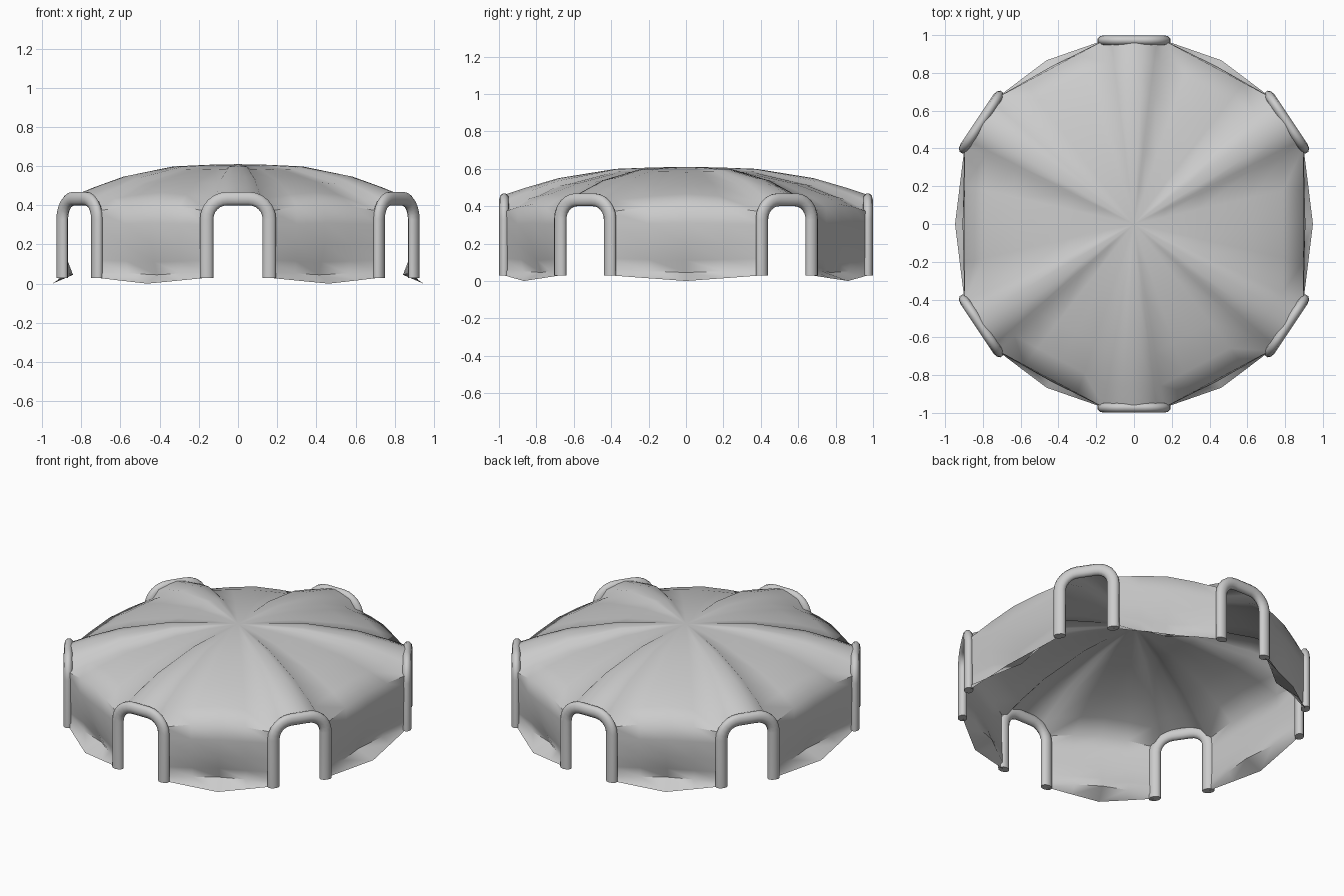
import bpy, bmesh, math
from mathutils import Vector, Matrix

if "Cube" in bpy.data.objects:
    bpy.data.objects.remove(bpy.data.objects["Cube"])

ARCH_ANGLES = [33.7, 90, 146.3, 213.7, 270, 326.3]
ARCH_R = 0.972


def smooth(obj, angle):
    bpy.ops.object.select_all(action='DESELECT')
    obj.select_set(True)
    bpy.context.view_layer.objects.active = obj
    bpy.ops.object.shade_smooth_by_angle(angle=math.radians(angle))


# Door arches: flattened tube bent into a rounded doorway
def make_arch(name, deg):
    hw, top, rad = 0.16, 0.434, 0.105
    pts = [(-hw, 0.03)]
    for cx, start in ((-hw + rad, 180), (hw - rad, 90)):
        for i in range(7):
            a = math.radians(start - 15 * i)
            pts.append((cx + rad * math.cos(a), top - rad + rad * math.sin(a)))
    pts.append((hw, 0.03))
    cu = bpy.data.curves.new(name, 'CURVE')
    cu.dimensions = '3D'
    cu.bevel_depth = 0.036
    cu.bevel_resolution = 3
    cu.use_fill_caps = True
    sp = cu.splines.new('POLY')
    sp.points.add(len(pts) - 1)
    for p, (u, z) in zip(sp.points, pts):
        p.co = (0, u, z, 1)
    obj = bpy.data.objects.new(name, cu)
    bpy.context.collection.objects.link(obj)
    bpy.ops.object.select_all(action='DESELECT')
    obj.select_set(True)
    bpy.context.view_layer.objects.active = obj
    bpy.ops.object.convert(target='MESH')
    obj = bpy.context.object
    # flatten radially, then place around the ring
    obj.data.transform(Matrix.Rotation(math.radians(deg), 4, 'Z')
                       @ Matrix.Translation((ARCH_R, 0, 0))
                       @ Matrix.Diagonal((0.75, 1, 1, 1)))
    smooth(obj, 50)


for i, deg in enumerate(ARCH_ANGLES):
    make_arch(f"door_arch_{i + 1}", deg)

# Canopy rim: columns around the edge, (xy point, rim height, bay weight or None)
columns = []


def arch_point(deg, u):
    a = math.radians(deg)
    return Vector((ARCH_R * math.cos(a) - u * math.sin(a),
                   ARCH_R * math.sin(a) + u * math.cos(a), 0))


for i, deg in enumerate(ARCH_ANGLES):
    for u, z in ((-0.16, 0.37), (-0.12, 0.425), (-0.05, 0.45), (0, 0.46),
                 (0.05, 0.45), (0.12, 0.425), (0.16, 0.37)):
        columns.append((arch_point(deg, u), z, 0 if abs(u) == 0.16 else None))
    p = arch_point(deg, 0.16)
    q = arch_point(ARCH_ANGLES[(i + 1) % 6], -0.16)
    for t in (0.25, 0.5, 0.75):
        w = 1 - abs(2 * t - 1)
        columns.append((p.lerp(q, t), 0.38 + 0.03 * w, w))

# Roof rings: (radius fraction, ridge drop, bay drop)
ROOF = [(0.18, 0.02, 0.04), (0.385, 0.07, 0.14), (0.7, 0.40, 0.44), (0.88, 0.74, 0.72), (1, 1, 1)]
# Wall rows: (height at legs, height at mid bay, outward offset at mid bay)
WALL = [(0.30, 0.31, 0.01), (0.20, 0.20, 0.005), (0.12, 0.11, -0.03),
        (0.06, 0.045, -0.055), (0.03, 0.0, 0.05)]

bm = bmesh.new()
apex = bm.verts.new((0, 0, 0.61))
grid = []
for xy, rim, w in columns:
    col = []
    for s, ridge, bay in ROOF:
        drop = ridge if w is None else ridge + (bay - ridge) * (0.5 + 0.5 * w)
        r = xy * s
        col.append(bm.verts.new((r.x, r.y, 0.61 - (0.61 - rim) * drop)))
    if w is not None:
        for z0, z1, off in WALL:
            r = xy + xy.normalized() * off * w
            col.append(bm.verts.new((r.x, r.y, z0 + (z1 - z0) * w)))
    grid.append((col, w))

n = len(grid)
for i in range(n):
    (a, wa), (b, wb) = grid[i], grid[(i + 1) % n]
    bm.faces.new((apex, a[0], b[0]))
    for k in range(min(len(a), len(b)) - 1):
        bm.faces.new((a[k], a[k + 1], b[k + 1], b[k]))
bmesh.ops.recalc_face_normals(bm, faces=bm.faces)
me = bpy.data.meshes.new("canopy")
bm.to_mesh(me)
bm.free()
canopy = bpy.data.objects.new("canopy", me)
bpy.context.collection.objects.link(canopy)
smooth(canopy, 60)
